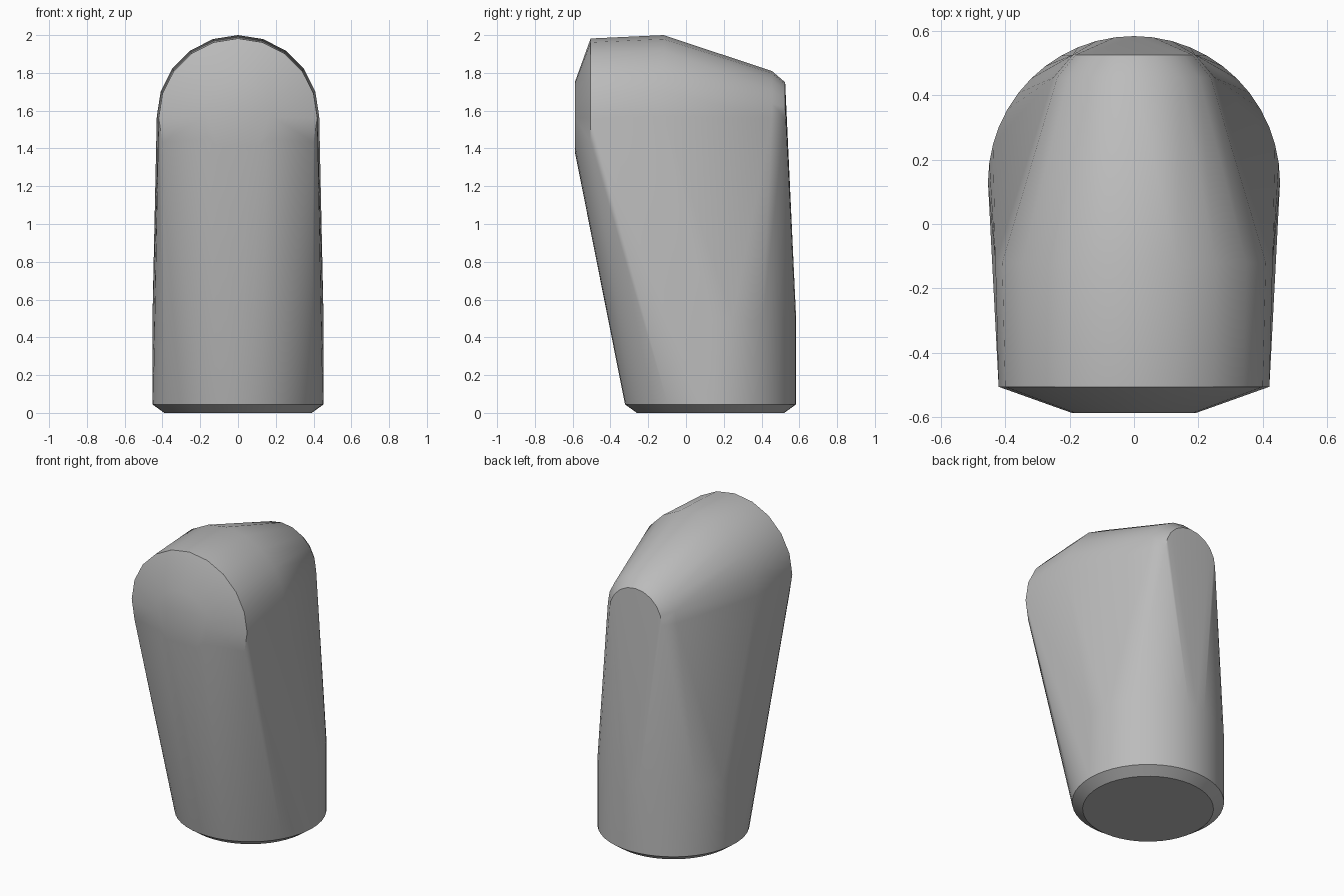
import bpy, bmesh, math

cube = bpy.data.objects.get("Cube")
if cube:
    bpy.data.objects.remove(cube, do_unlink=True)

gray = bpy.data.materials.new("plain gray")
gray.use_nodes = True
color = (0.5, 0.5, 0.5, 1)
gray.diffuse_color = color
gray.node_tree.nodes["Principled BSDF"].inputs["Base Color"].default_value = color

bm = bmesh.new()


def base_ring(z, r, n=48):
    """Level circle of the round foot."""
    for i in range(n):
        a = math.tau * i / n
        bm.verts.new((r * math.cos(a), 0.13 + r * math.sin(a), z))


def head_arch(y, r, zc, start=0, n=20):
    """Upright arch of the head; a lower start angle wraps it further round."""
    step = math.tau / n
    for i in range(start, n // 2 - start + 1):
        bm.verts.new((r * math.cos(i * step), y, zc + r * math.sin(i * step)))


# Round foot with a bevelled underside
base_ring(0, 0.39)
base_ring(0.045, 0.453)
base_ring(0.5, 0.453)

# Domed front cap, widening barrel, then taper to the narrow back
head_arch(-0.587, 0.19, 1.565, start=-5)
head_arch(-0.505, 0.42, 1.562, start=-1)
head_arch(-0.12, 0.43, 1.57)
head_arch(0.455, 0.25, 1.56)
head_arch(0.525, 0.19, 1.56)

# Skin wrapped tightly around all sections
hull = bmesh.ops.convex_hull(bm, input=bm.verts[:])
loose = {v for v in hull["geom_interior"] if isinstance(v, bmesh.types.BMVert)}
bmesh.ops.delete(bm, geom=list(loose), context="VERTS")
bmesh.ops.dissolve_limit(bm, angle_limit=math.radians(0.5),
                         verts=bm.verts[:], edges=bm.edges[:])
bmesh.ops.recalc_face_normals(bm, faces=bm.faces[:])

mesh = bpy.data.meshes.new("slanted_body")
bm.to_mesh(mesh)
bm.free()
mesh.materials.append(gray)
body = bpy.data.objects.new("slanted_body", mesh)
bpy.context.collection.objects.link(body)

bpy.ops.object.select_all(action="DESELECT")
body.select_set(True)
bpy.context.view_layer.objects.active = body
bpy.ops.object.shade_smooth_by_angle(angle=math.radians(28))
